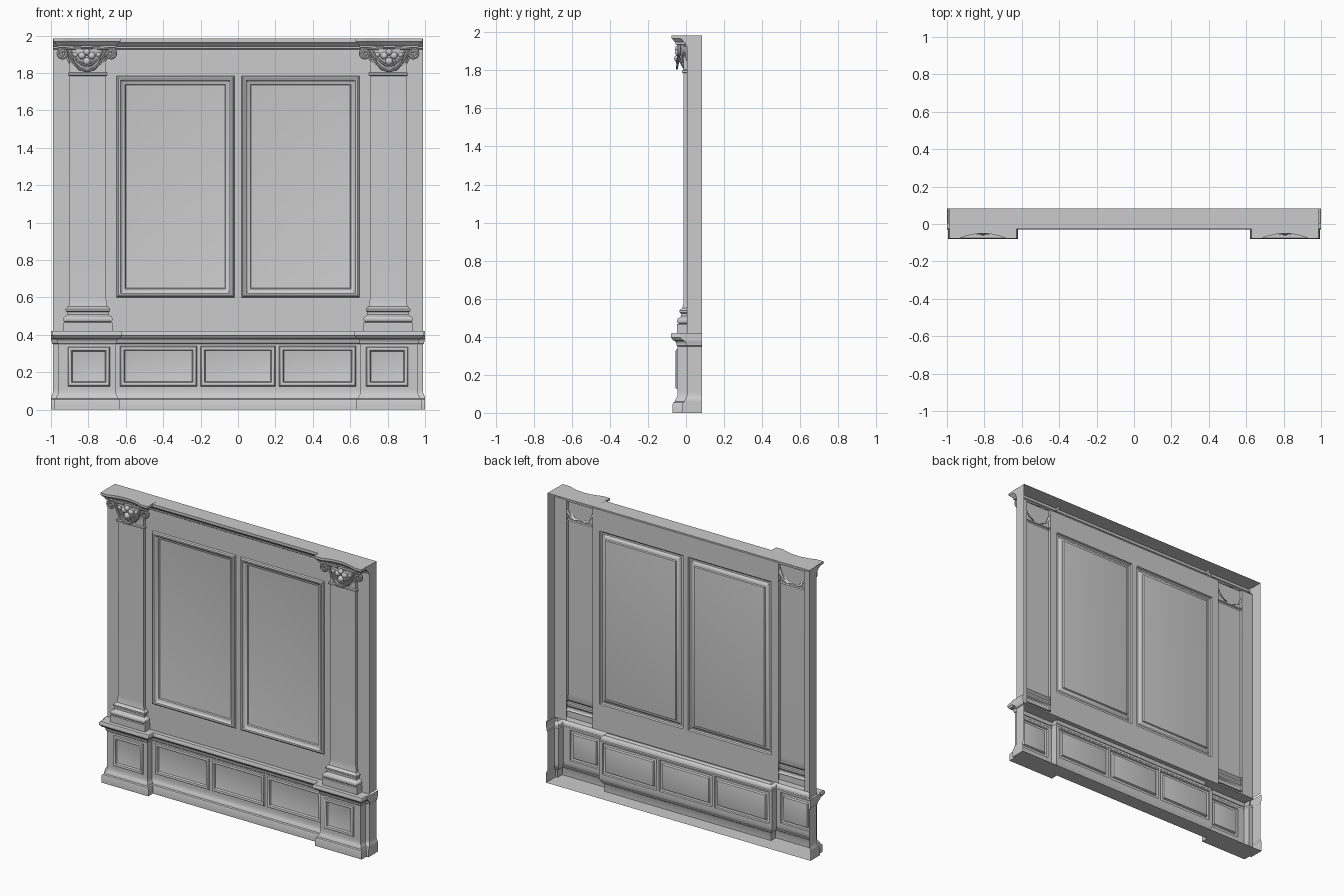
import bpy, bmesh, math
from mathutils import Vector, Matrix

if "Cube" in bpy.data.objects:
    bpy.data.objects.remove(bpy.data.objects["Cube"])

WALL, BACK, SIDE = 0.005, 0.083, 0.99   # wall front, open back, half width


def make(name, verts, faces, mirror=False):
    me = bpy.data.meshes.new(name)
    me.from_pydata(verts, [], faces)
    ob = bpy.data.objects.new(name, me)
    bpy.context.collection.objects.link(ob)
    if mirror:
        ob.modifiers.new("mirror", 'MIRROR')
    return ob


def offset_path(path, d, closed):
    """Mitred parallel of a 2D path, to the right of its direction."""
    n, out = len(path), []
    p = [Vector(q) for q in path]
    for i in range(n):
        norms = []
        for a, b in ((i - 1, i), (i, i + 1)):
            if closed or (a >= 0 and b < n):
                e = (p[b % n] - p[a % n]).normalized()
                norms.append(Vector((e.y, -e.x)))
        m = (norms[0] + norms[-1]).normalized()
        out.append(p[i] + m * (d / max(0.2, m.dot(norms[0]))))
    return out


def sweep(name, profile, path, skip=(), limit=9, mirror=False, bottom=False, top_y=None):
    """Profile (outward offset, z) along a plan path; optional end caps."""
    n, verts, faces = len(path), [], []
    for off, z in profile:
        for q in offset_path(path, off, False):
            verts.append((max(-limit, min(limit, q.x)), q.y, z))
    for j in range(len(profile) - 1):
        for i in range(n - 1):
            if i not in skip:
                a = j * n + i
                faces.append((a, a + 1, a + n + 1, a + n))
    if bottom:
        faces.append(tuple(reversed(range(n))))
    if top_y is not None:
        ring = verts[-n:]
        ring[0] = (ring[0][0], top_y, ring[0][2])
        ring[-1] = (ring[-1][0], top_y, ring[-1][2])
        k = len(verts)
        verts += ring
        faces.append(tuple(range(k, k + n)))
    return make(name, verts, faces, mirror)


def framed_panel(name, rect, profile, mirror=False):
    """Rectangular moulding, profile (inset, y), with the panel field inside."""
    x0, x1, z0, z1 = rect
    path = [(x0, z0), (x0, z1), (x1, z1), (x1, z0)]
    verts, faces = [], []
    for off, y in profile:
        verts += [(q.x, y, q.y) for q in offset_path(path, off, True)]
    for j in range(len(profile) - 1):
        for i in range(4):
            a, b = j * 4 + i, j * 4 + (i + 1) % 4
            faces.append((a, a + 4, b + 4, b))
    k = len(verts)
    faces.append((k - 1, k - 2, k - 3, k - 4))
    return make(name, verts, faces, mirror)


def pierced_plane(name, rect, y, holes, mirror=False):
    """Flat front face with rectangular openings."""
    xs = sorted({rect[0], rect[1], *[v for h in holes for v in h[:2]]})
    zs = sorted({rect[2], rect[3], *[v for h in holes for v in h[2:]]})
    verts = [(x, y, z) for z in zs for x in xs]
    faces, n = [], len(xs)
    for j in range(len(zs) - 1):
        for i in range(n - 1):
            cx, cz = (xs[i] + xs[i + 1]) / 2, (zs[j] + zs[j + 1]) / 2
            if not any(h[0] < cx < h[1] and h[2] < cz < h[3] for h in holes):
                a = j * n + i
                faces.append((a, a + 1, a + n + 1, a + n))
    return make(name, verts, faces, mirror)


def flip(r):
    return (-r[1], -r[0], r[2], r[3])


# Lower course: base, dado and ledge following the pedestals
PED = -0.045
left = [(-SIDE, BACK), (-SIDE, WALL), (-0.96, WALL), (-0.96, PED), (-0.655, PED), (-0.655, WALL)]
plan = left + [(-x, y) for x, y in reversed(left)]
sweep("skirting_base", [(0.025, 0), (0.025, 0.045), (0.021, 0.055), (0.013, 0.06), (0.012, 0.068),
                        (0.005, 0.078), (0, 0.09), (0, 0.11)], plan, limit=1, bottom=True)
sweep("dado_returns", [(0, 0.11), (0, 0.35)], plan, skip=(3, 5, 7))
sweep("dado_ledge", [(0, 0.35), (0.005, 0.355), (0.007, 0.37), (0.014, 0.378), (0.025, 0.383),
                     (0.03, 0.392), (0.035, 0.396), (0.035, 0.412), (0.03, 0.42)],
      plan, limit=1, top_y=WALL)

# Small panels of the dado and pedestals
def small_profile(y):
    return [(0, y), (0.004, y - 0.008), (0.012, y - 0.011), (0.02, y - 0.008), (0.025, y + 0.004), (0.032, y + 0.006)]

side_dado, mid_dado = (-0.63, -0.22, 0.125, 0.34), (-0.2, 0.2, 0.125, 0.34)
ped = (-0.91, -0.685, 0.125, 0.335)
pierced_plane("dado_face", (-0.655, 0.655, 0.11, 0.35), WALL, [side_dado, mid_dado, flip(side_dado)])
framed_panel("dado_side_panel", side_dado, small_profile(WALL), True)
framed_panel("dado_middle_panel", mid_dado, small_profile(WALL))
pierced_plane("pedestal_face", (-0.96, -0.655, 0.11, 0.35), PED, [ped], True)
framed_panel("pedestal_panel", ped, small_profile(PED), True)

# Upper wall with two large panels and openings behind the pilasters
big = (-0.65, -0.02, 0.6, 1.785)
pil = (-0.9, -0.705, 0.42, 1.93)
pierced_plane("wall_face", (-SIDE, SIDE, 0.42, 1.925), WALL, [big, pil, flip(big), flip(pil)])
framed_panel("large_panel", big, [(0, WALL), (0.004, -0.006), (0.012, -0.011), (0.022, -0.009), (0.028, -0.002),
                                  (0.036, 0.002), (0.046, 0.006), (0.05, 0.014), (0.062, 0.016)], True)
shell = [(-SIDE, BACK), (-SIDE, WALL), (SIDE, WALL), (SIDE, BACK)]
sweep("side_walls", [(0, 0.42), (0, 1.925)], shell, skip=(1,))
sweep("cornice", [(0, 1.925), (0.006, 1.93), (0.008, 1.942), (0.018, 1.95), (0.026, 1.96),
                  (0.033, 1.964), (0.033, 1.983)], shell, limit=SIDE, top_y=BACK)

# Pilasters with moulded feet
pil_plan = [(-0.9, WALL), (-0.9, -0.013), (-0.705, -0.013), (-0.705, WALL)]
torus = [(0.022 + 0.012 * math.cos(a), 0.484 + 0.016 * math.sin(a))
         for a in [math.pi * (k / 6 - 0.5) for k in range(7)]]
sweep("pilaster", [(0.034, 0.42), (0.034, 0.466)] + torus +
      [(0.014, 0.508), (0.014, 0.522), (0.021, 0.527), (0.022, 0.538), (0.013, 0.546), (0.006, 0.552),
       (0.001, 0.575), (0, 0.6), (0, 1.785), (0.008, 1.789), (0.008, 1.799), (0, 1.803), (0, 1.93)],
      pil_plan, mirror=True)

# Capital: concave abacus
CX = -0.808
arc = [(CX + 0.13 * t, -0.053 + 0.026 * (1 - t * t)) for t in [k / 8 - 1 for k in range(17)]]
ab_plan = [(CX - 0.155, WALL), (CX - 0.155, -0.053)] + arc + [(CX + 0.155, -0.053), (CX + 0.155, WALL)]
sweep("capital_abacus", [(-0.02, 1.93), (0.002, 1.936), (0.004, 1.948), (0.01, 1.953), (0.016, 1.962),
                         (0.024, 1.968), (0.024, 1.984)], ab_plan, mirror=True, top_y=WALL)

# Capital: fluted basket
rows, cols = 10, 48
verts, faces = [], []
for j in range(rows + 1):
    t = j / rows
    w, d = 0.035 + 0.085 * math.sqrt(t), 0.018 + 0.032 * math.sin(t * math.pi * 0.6)
    for i in range(cols + 1):
        a = math.pi * i / cols
        f = 1 + 0.08 * math.cos(a * 14) * math.sin(math.pi * t)
        verts.append((CX - w * f * math.cos(a), WALL - d * f * math.sin(a), 1.803 + 0.122 * t))
n = cols + 1
for j in range(rows):
    for i in range(cols):
        a = j * n + i
        faces.append((a, a + 1, a + n + 1, a + n))
make("capital_basket", verts, faces, True)

# Capital: cluster of fruit
fruit = make("capital_fruit", [], [], True)
bm = bmesh.new()
for dx, z, r in ((0, 1.862, 0.021), (-0.026, 1.893, 0.02), (0.026, 1.893, 0.02), (0, 1.912, 0.018),
                 (-0.062, 1.898, 0.014), (0.062, 1.898, 0.014)):
    bmesh.ops.create_uvsphere(bm, u_segments=16, v_segments=10, radius=r,
                              matrix=Matrix.Translation((CX + dx, -0.041 + abs(dx) * 0.15, z)))
bm.to_mesh(fruit.data)
bm.free()


def tube(name, lines, r):
    cu = bpy.data.curves.new(name, 'CURVE')
    cu.dimensions, cu.bevel_depth, cu.bevel_resolution, cu.use_fill_caps = '3D', r, 2, True
    for pts in lines:
        sp = cu.splines.new('POLY')
        sp.points.add(len(pts) - 1)
        for p, q in zip(sp.points, pts):
            p.co = (*q, 1)
    ob = bpy.data.objects.new(name, cu)
    bpy.context.collection.objects.link(ob)
    bpy.ops.object.select_all(action='DESELECT')
    ob.select_set(True)
    bpy.context.view_layer.objects.active = ob
    bpy.ops.object.convert(target='MESH')
    bpy.context.object.modifiers.new("mirror", 'MIRROR')


# Capital: corner scrolls and hanging bands
scrolls, bands = [], []
for s in (-1, 1):
    pts = []
    for k in range(29):
        a, r = math.pi / 2 + k / 28 * math.pi * 3.4, 0.028 - 0.021 * k / 28
        pts.append((CX + s * (0.128 - r * math.cos(a)), -0.036, 1.903 + r * math.sin(a)))
    scrolls.append([(CX + s * 0.03, -0.036, 1.933)] + pts)
for drop, w in ((0.105, 0.105), (0.075, 0.085)):
    bands.append([(CX + w * t, -0.03 - 0.018 * (1 - t * t), 1.915 - drop * (1 - t * t))
                  for t in [k / 10 - 1 for k in range(21)]])
tube("capital_scrolls", scrolls, 0.009)
tube("capital_bands", bands, 0.006)

# Smooth mouldings, crisp edges
for ob in bpy.context.scene.objects:
    ob.select_set(ob.type == 'MESH')
bpy.ops.object.shade_smooth_by_angle(angle=math.radians(35))
